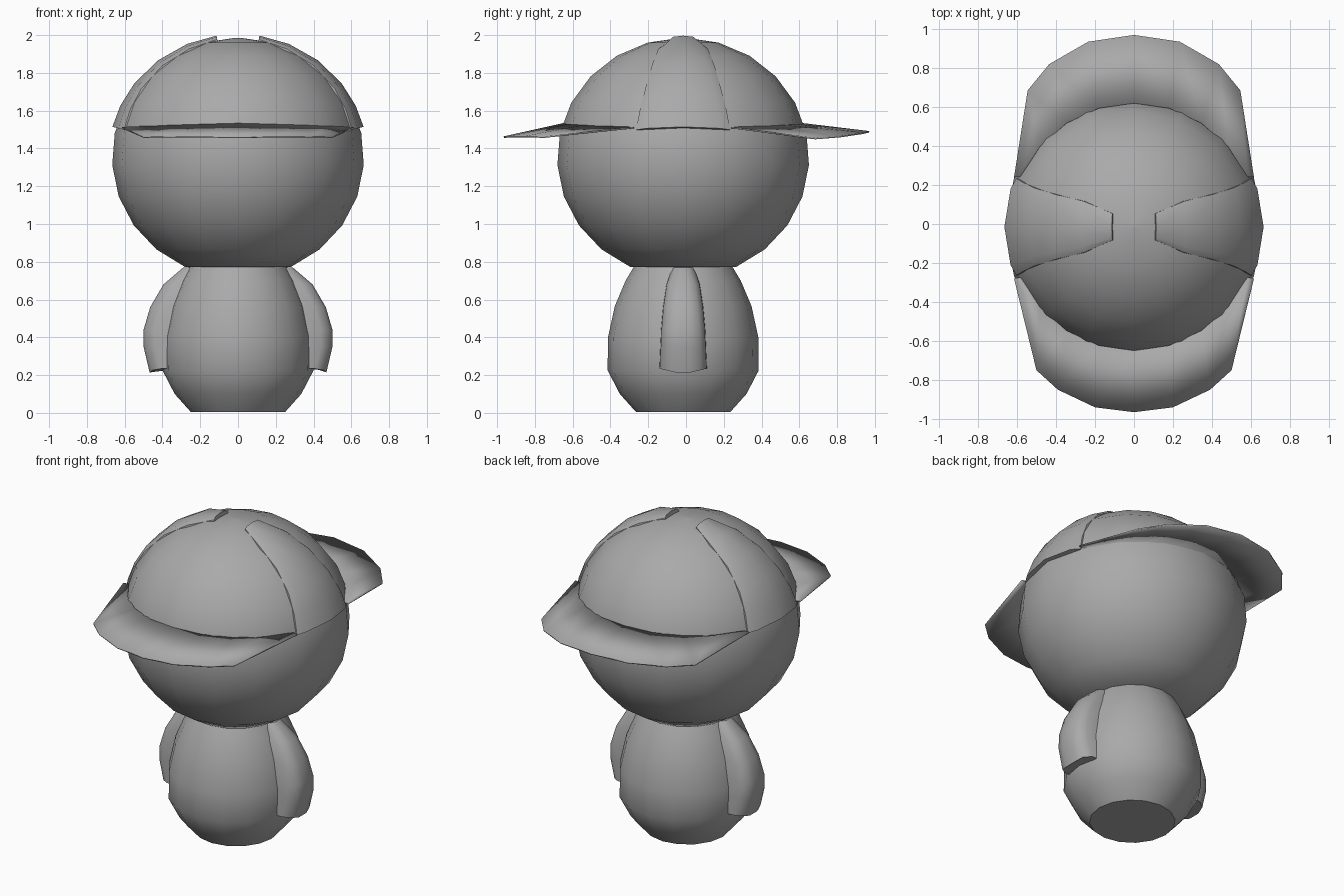
import bpy
import bmesh
from math import sin, cos, radians, sqrt, pi

if "Cube" in bpy.data.objects:
    bpy.data.objects.remove(bpy.data.objects["Cube"], do_unlink=True)

GREY = (0.4, 0.4, 0.4, 1)
mat = bpy.data.materials.new("plain grey")
mat.use_nodes = True
mat.diffuse_color = GREY
mat.node_tree.nodes["Principled BSDF"].inputs["Base Color"].default_value = GREY

CY = -0.015                       # depth of the body axis
HEAD_Z, HEAD_R, HEAD_H = 1.35, 0.667, 0.636


def loft(name, rows, closed=False, cap=False, smooth=40):
    """Skin rows of points into one mesh object."""
    bm = bmesh.new()
    grid = [[bm.verts.new(p) for p in row] for row in rows]
    n = len(rows[0])
    for a, b in zip(grid, grid[1:]):
        for i in range(n if closed else n - 1):
            j = (i + 1) % n
            bm.faces.new((a[i], a[j], b[j], b[i]))
    if cap:
        bm.faces.new(grid[0])
        bm.faces.new(grid[-1])
    bmesh.ops.remove_doubles(bm, verts=bm.verts, dist=0.0005)
    bmesh.ops.recalc_face_normals(bm, faces=bm.faces)
    mesh = bpy.data.meshes.new(name)
    bm.to_mesh(mesh)
    bm.free()
    obj = bpy.data.objects.new(name, mesh)
    bpy.context.collection.objects.link(obj)
    mesh.materials.append(mat)
    bpy.ops.object.select_all(action="DESELECT")
    obj.select_set(True)
    bpy.context.view_layer.objects.active = obj
    bpy.ops.object.shade_smooth_by_angle(angle=radians(smooth))
    return obj


def lathe(name, profile, sides=16):
    rows = [[(r * cos(2 * pi * i / sides), CY + r * sin(2 * pi * i / sides), z)
             for i in range(sides)] for r, z in profile]
    return loft(name, rows, closed=True, cap=True)


# Body: egg with flat base
lathe("body", [(0.25, 0.005), (0.335, 0.1), (0.4, 0.225), (0.398, 0.4),
               (0.362, 0.565), (0.305, 0.7), (0.26, 0.775)])

# Head: ball cut flat at the neck
lats = [radians(-65 + 154 * i / 10) for i in range(11)]
lathe("head", [(HEAD_R * cos(a), HEAD_Z + HEAD_H * sin(a)) for a in lats])


# Raised side panels of the cap
def panel_point(side, phi, width, lift):
    s = width / HEAD_R
    c = sqrt(1 - s * s)
    return (side * (HEAD_R + lift) * cos(phi) * c,
            CY + (HEAD_R + lift) * s,
            HEAD_Z + (HEAD_H + lift) * sin(phi) * c)


ACROSS = [(-1, -0.015), (-0.97, 0.004), (-0.75, 0.016), (0, 0.02),
          (0.75, 0.016), (0.97, 0.004), (1, -0.015)]
DOWN = [(80.5, 0.07), (67, 0.135), (52, 0.17), (37, 0.205), (25, 0.235), (14.5, 0.255)]


def cap_panel(name, side):
    rows = [[panel_point(side, radians(deg), f * w, lift) for f, lift in ACROSS]
            for deg, w in DOWN]

    def sunk(deg, w):
        return [panel_point(side, radians(deg), f * w, -0.02) for f, _ in ACROSS]
    return loft(name, [sunk(*DOWN[0])] + rows + [sunk(*DOWN[-1])])


# Arms: tapered shells lying against the body
ARM = [(0.77, 0.29, 0.06), (0.68, 0.395, 0.09), (0.56, 0.465, 0.108),
       (0.44, 0.5, 0.118), (0.35, 0.5, 0.122), (0.235, 0.468, 0.128)]


def arm(name, side):
    rows = []
    for z, x, w in ARM:
        section = [(x - 0.16, -1), (x - 0.06, -0.97), (x - 0.015, -0.72), (x, -0.3),
                   (x, 0.3), (x - 0.015, 0.72), (x - 0.06, 0.97), (x - 0.16, 1)]
        last = z == ARM[-1][0]
        rows.append([(side * px, CY + f * w, z - (0.03 * (1 - abs(f)) if last else 0))
                     for px, f in section])
    return loft(name, rows, closed=True, cap=True)


for label, sign in (("left", 1), ("right", -1)):
    cap_panel(label + "_cap_panel", sign)
    arm(label + "_arm", sign)


# Brims: thin sheets from the head out to a faceted rim
def brim(name, sign, rim):
    inner = []
    for i in range(len(rim)):
        t = i / (len(rim) - 1)
        a = radians(24 + 66 * t)
        inner.append((0.635 * cos(a), CY + sign * 0.635 * sin(a), 1.51 + 0.02 * t))

    def full(half):
        return half + [(-x, y, z) for x, y, z in reversed(half[:-1])]
    obj = loft(name, [full(inner), full(rim)], smooth=20)
    solid = obj.modifiers.new("thickness", "SOLIDIFY")
    solid.thickness = 0.008
    solid.offset = 0
    return obj


brim("front_brim", -1, [(0.615, -0.28, 1.51), (0.5, -0.75, 1.46), (0.39, -0.85, 1.462),
                        (0.2, -0.94, 1.461), (0, -0.965, 1.46)])
brim("back_brim", 1, [(0.615, 0.24, 1.51), (0.545, 0.685, 1.452), (0.435, 0.82, 1.463),
                      (0.235, 0.935, 1.48), (0, 0.97, 1.488)])
